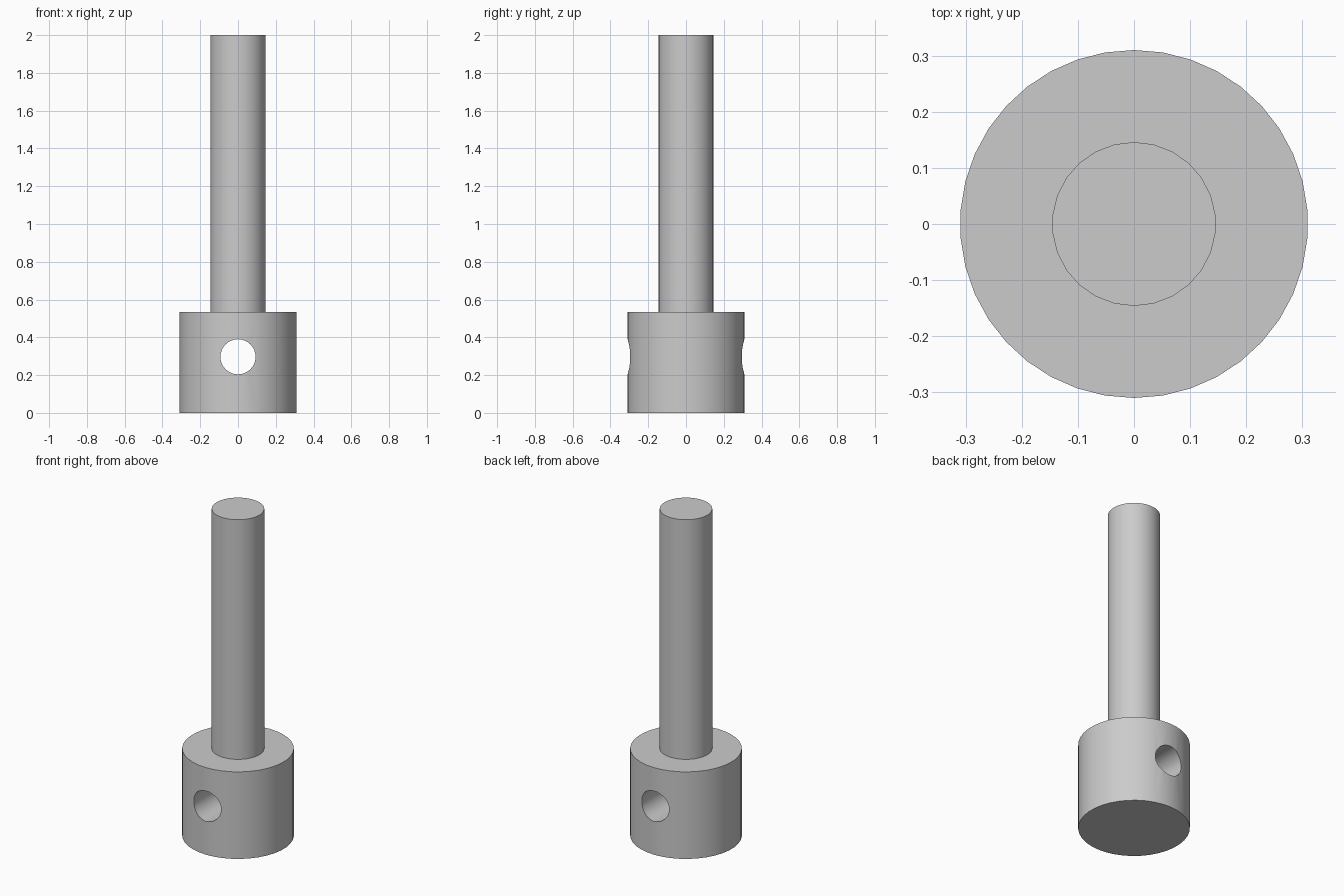
import bpy
import math

default_cube = bpy.data.objects.get("Cube")
if default_cube:
    bpy.data.objects.remove(default_cube, do_unlink=True)

HEAD_RADIUS, HEAD_HEIGHT = 0.31, 0.533
SHAFT_RADIUS, TOP = 0.146, 2.0
HOLE_RADIUS, HOLE_Z = 0.093, 0.297

steel = bpy.data.materials.new("grey_steel")
steel.use_nodes = True
colour = (0.6, 0.6, 0.6, 1.0)
steel.diffuse_color = colour
steel.node_tree.nodes["Principled BSDF"].inputs["Base Color"].default_value = colour


def cylinder(name, radius, depth, z, sides, tilt=0.0):
    bpy.ops.mesh.primitive_cylinder_add(
        vertices=sides, radius=radius, depth=depth,
        location=(0, 0, z), rotation=(tilt, 0, 0))
    obj = bpy.context.object
    obj.name = name
    obj.data.materials.append(steel)
    return obj


def smooth(obj):
    bpy.ops.object.select_all(action='DESELECT')
    obj.select_set(True)
    bpy.context.view_layer.objects.active = obj
    bpy.ops.object.shade_smooth_by_angle(angle=math.radians(30))


# Head with a round cross hole running front to back
head = cylinder("head", HEAD_RADIUS, HEAD_HEIGHT, HEAD_HEIGHT / 2, 38)
drill = cylinder("hole_cutter", HOLE_RADIUS, 1, HOLE_Z, 32, math.pi / 2)
cut = head.modifiers.new("cross_hole", 'BOOLEAN')
cut.operation = 'DIFFERENCE'
cut.solver = 'EXACT'
cut.object = drill
bpy.context.view_layer.objects.active = head
bpy.ops.object.modifier_apply(modifier=cut.name)
bpy.data.objects.remove(drill, do_unlink=True)
smooth(head)

# Plain shaft standing on the head
shaft = cylinder("shaft", SHAFT_RADIUS, TOP - HEAD_HEIGHT,
                 (TOP + HEAD_HEIGHT) / 2, 26)
smooth(shaft)
